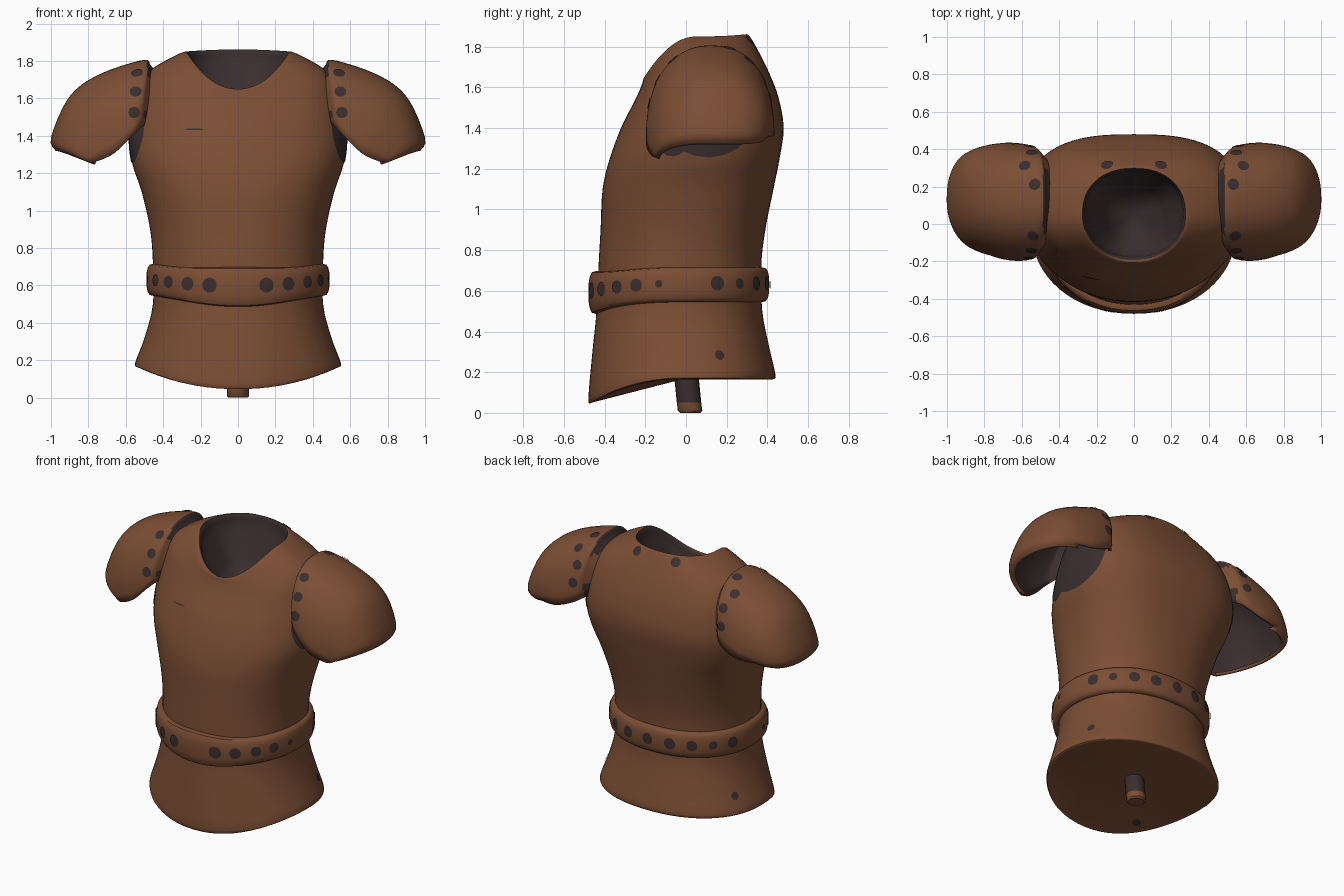
import bpy, bmesh, math
from mathutils import Vector
from mathutils.bvhtree import BVHTree

cube = bpy.data.objects.get("Cube")
if cube:
    bpy.data.objects.remove(cube, do_unlink=True)


def material(name, color):
    mat = bpy.data.materials.new(name)
    mat.use_nodes = True
    mat.diffuse_color = (*color, 1)
    bsdf = mat.node_tree.nodes["Principled BSDF"]
    bsdf.inputs["Base Color"].default_value = (*color, 1)
    bsdf.inputs["Roughness"].default_value = 0.8
    return mat


LEATHER = material("brown leather", (.2, .076, .035))
DARK = material("dark lining", (.043, .027, .028))


def finish(name, bm, is_dark=None):
    """Turn a bmesh into a smooth object; is_dark picks the dark faces."""
    bm.normal_update()
    for face in bm.faces:
        if is_dark and is_dark(face.calc_center_median(), face.normal):
            face.material_index = 1
    mesh = bpy.data.meshes.new(name)
    bm.to_mesh(mesh)
    tree = BVHTree.FromBMesh(bm)
    bm.free()
    obj = bpy.data.objects.new(name, mesh)
    bpy.context.collection.objects.link(obj)
    mesh.materials.append(LEATHER)
    mesh.materials.append(DARK)
    bpy.ops.object.select_all(action="DESELECT")
    obj.select_set(True)
    bpy.context.view_layer.objects.active = obj
    bpy.ops.object.shade_smooth_by_angle(angle=math.radians(45))
    return obj, tree


def loft(rings, closed=True, wrap=False, tips=()):
    """Skin a list of rings; tips are the points closing first and last ring."""
    bm = bmesh.new()
    rows = [[bm.verts.new(p) for p in ring] for ring in rings]
    pairs = list(zip(rows, rows[1:])) + ([(rows[-1], rows[0])] if wrap else [])
    count = len(rows[0])
    for a, b in pairs:
        for i in range(count if closed else count - 1):
            j = (i + 1) % count
            bm.faces.new((a[i], a[j], b[j], b[i]))
    for tip, row in zip(tips, (rows[0], rows[-1])):
        v = bm.verts.new(tip)
        for i in range(count):
            bm.faces.new((row[i], row[(i + 1) % count], v))
    bmesh.ops.recalc_face_normals(bm, faces=bm.faces)
    return bm


def smooth_rows(rows, steps):
    """Pass a soft curve through the rows of numbers."""
    out = []
    for i in range(len(rows) - 1):
        p0, p1, p2, p3 = (rows[min(max(i + k, 0), len(rows) - 1)] for k in (-1, 0, 1, 2))
        for s in range(steps):
            t = s / steps
            out.append([b + t * (c - a) / 2 + t * t * (a - 2.5 * b + 2 * c - d / 2)
                        + t ** 3 * (1.5 * (b - c) + (d - a) / 2)
                        for a, b, c, d in zip(p0, p1, p2, p3)])
    return out + [list(rows[-1])]


def power(v, e):
    return math.copysign(abs(v) ** e, v)


def body_point(row, angle):
    """Point on a body ring: squarer at the shoulders than at skirt and neck."""
    z_front, z_side, z_back, y_front, y_back, half = row
    c, s = math.cos(angle), math.sin(angle)
    square = min(max(min((z_side - .8) * 2, (1.84 - z_side) * 8), 0), 1)
    e = (.95 if s < 0 else .9) - (.1 if s < 0 else .16) * square
    z_end = z_front if s < 0 else z_back
    y = (y_front + y_back) / 2 + (y_back - y_front) / 2 * power(s, e)
    return Vector((half * power(c, e), y, z_side + (z_end - z_side) * s * s))


def studs(name, tree, spots):
    """Thin discs draped on a surface; each spot is point, width, height."""
    bm = bmesh.new()
    for point, width, height in spots:
        center, n, _, _ = tree.find_nearest(Vector(point))
        side = Vector((0, 0, 1)).cross(n)
        side = side.normalized() if side.length > .1 else Vector((1, 0, 0))
        up = n.cross(side)

        def drape(offset):
            loc, normal, _, _ = tree.find_nearest(center + offset)
            return bm.verts.new(loc + normal * .005)

        mid = drape(Vector())
        rings = []
        for f in (.25, .5, .75, 1):
            rings.append([drape(side * math.cos(k * math.tau / 20) * width * f
                                + up * math.sin(k * math.tau / 20) * height * f)
                          for k in range(20)])
        for k in range(20):
            j = (k + 1) % 20
            bm.faces.new((mid, rings[0][k], rings[0][j]))
            for inner, outer in zip(rings, rings[1:]):
                bm.faces.new((inner[k], outer[k], outer[j], inner[j]))
    finish(name, bm, lambda c, n: True)


SIDES = 64
ANGLES = [math.tau * i / SIDES for i in range(SIDES)]

# Torso with flared skirt, shoulders, neck rim and dark neck hollow
body_rows = [
    (.05, .165, .165, -.465, .425, .535),
    (.07, .185, .185, -.48, .44, .55),
    (.3, .32, .32, -.46, .41, .5),
    (.5, .5, .5, -.44, .375, .455),
    (.72, .72, .72, -.43, .37, .455),
    (.9, .9, .9, -.42, .39, .47),
    (1.1, 1.1, 1.1, -.41, .43, .515),
    (1.25, 1.25, 1.25, -.375, .46, .565),
    (1.4, 1.4, 1.4, -.32, .48, .58),
    (1.5, 1.57, 1.55, -.27, .455, .555),
    (1.57, 1.69, 1.68, -.235, .405, .515),
    (1.62, 1.765, 1.78, -.215, .355, .45),
    (1.65, 1.845, 1.855, -.205, .31, .3),
    (1.635, 1.835, 1.85, -.18, .29, .268),
    (1.58, 1.76, 1.78, -.16, .27, .245),
    (1.48, 1.55, 1.56, -.06, .17, .13),
]
rings = [[body_point(r, a) for a in ANGLES] for r in smooth_rows(body_rows, 4)]


def neck_dark(c, n):
    axis = Vector((c.x, c.y - .05, 0))
    return c.z > .9 and (axis.length < .18 or n.dot(axis) < -.1)


_, torso_tree = finish("torso", loft(rings, tips=((0, 0, .17), (0, .06, 1.47))), neck_dark)
marks = [((x, .34, 1.85), .032, .032) for x in (-.15, .15)]
marks += [((x, .2, .31), .024, .026) for x in (-.55, .55)]
marks += [((-.24, -.32, 1.45), .05, .005), ((-.28, -.3, .08), .035, .025)]
studs("torso_marks", torso_tree, marks)
holes = [((x, .12, 1.47), .26, .22) for x in (-.6, .6)]
holes += [((x, -.07, 1.41), .11, .15) for x in (-.58, .58)]
studs("armholes", torso_tree, holes)

# Rounded belt, deeper and dipping at the front
belt_row = (.592, .63, .63, -.44, .37, .45)
belt_rings = []
for a in ANGLES:
    base = body_point(belt_row, a)
    out = Vector((math.cos(a), math.sin(a), 0))
    tall = .086 + .02 * max(-math.sin(a), 0) ** 6
    belt_rings.append([base + out * .04 * power(math.cos(p), .6)
                       + Vector((0, 0, tall * power(math.sin(p), .8)))
                       for p in (math.tau * k / 16 for k in range(16))])
_, belt_tree = finish("belt", loft(belt_rings, wrap=True))
sizes = {17: .04, 32: .036, 48: .033, 63: .032, 78: .018,
         113: .036, 130: .026, 147: .034, 164: .037}
turns = [(sign * deg, size) for deg, size in sizes.items() for sign in (1, -1)]
spots = []
for deg, size in turns + [(180, .037)]:
    a = math.radians(deg - 90)
    p = body_point(belt_row, a) + Vector((math.cos(a), math.sin(a), .12)) * .06
    spots.append((p, size, size))
studs("belt_studs", belt_tree, spots)

# Sleeve caps: arches running outward and down, open below, tucked into the torso
cap_rows = [
    (.41, 1.7, .45, 1.48, 1.46, -.04, .31),
    (.465, 1.775, .5, 1.46, 1.44, -.14, .38),
    (.51, 1.805, .555, 1.41, 1.41, -.19, .42),
    (.75, 1.725, .66, 1.31, 1.37, -.195, .435),
    (.905, 1.605, .75, 1.265, 1.36, -.17, .425),
    (1, 1.39, .785, 1.255, 1.355, -.15, .405),
    (.975, 1.32, .765, 1.245, 1.345, -.13, .385),
]


def cap_point(row, t, sign):
    x_top, z_top, x_side, z_front, z_back, y_front, y_back = row
    e = .95 if math.cos(t) > 0 else .82
    c, s = power(math.cos(t), e), abs(math.sin(t)) ** e
    low = z_front + (z_back - z_front) * (1 - c) / 2
    y = (y_front + y_back) / 2 - (y_back - y_front) / 2 * c
    return Vector((sign * (x_side + (x_top - x_side) * s), y, low + (z_top - low) * s))


for side, sign in (("left", 1), ("right", -1)):
    arcs = [[cap_point(r, math.pi * k / 28, sign) for k in range(29)]
            for r in smooth_rows(cap_rows, 4)]
    bm = loft(arcs, closed=False)
    top = max(bm.faces, key=lambda f: f.calc_center_median().z)
    if top.normal.z < 0:
        bmesh.ops.reverse_faces(bm, faces=bm.faces)
    cap, tree = finish(side + "_sleeve", bm,
                       lambda c, n: abs(c.x) < (.485 if c.z > 1.71 else .5 if c.z < 1.55 else 0))
    shell = cap.modifiers.new("thickness", "SOLIDIFY")
    shell.thickness, shell.offset = .02, -1
    shell.material_offset = 1
    spots = []
    for deg, f in ((17, .1), (35, .1), (56, .1), (104, .08),
                   (124, .3), (146, .1), (164, .1)):
        row = [a + (b - a) * f for a, b in zip(cap_rows[2], cap_rows[3])]
        spots.append((cap_point(row, math.radians(deg), sign), .031, .031))
    studs(side + "_sleeve_studs", tree, spots)

# Stub hanging below the skirt
stub = [[Vector((r * math.cos(a), y + r * math.sin(a), z)) for a in ANGLES[::4]]
        for z, y, r in ((0, .02, .05), (.01, .02, .06), (.05, .015, .06), (.2, 0, .06))]
finish("stub", loft(stub, tips=((0, .02, 0), (0, 0, .2))), lambda c, n: c.z > .06)
